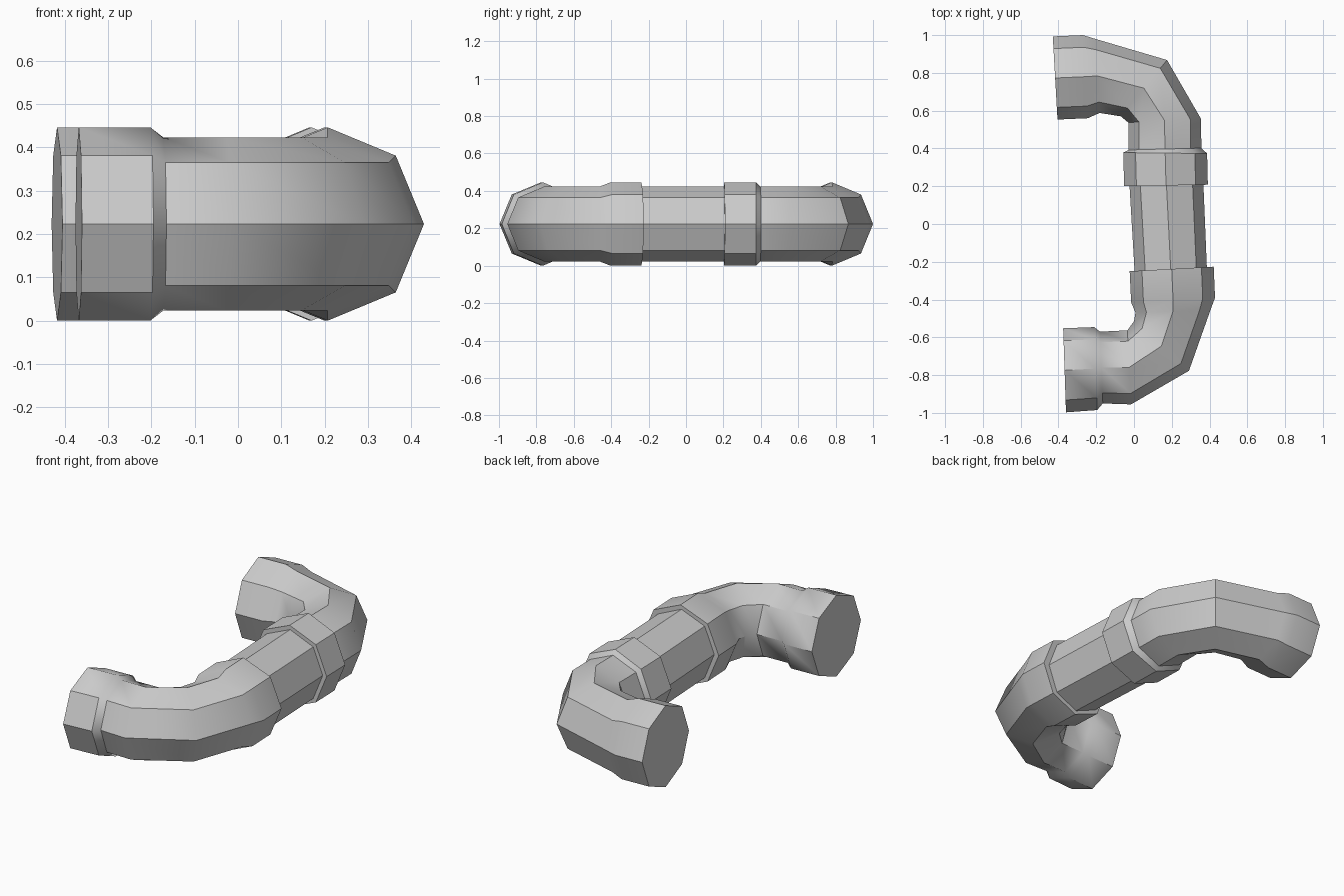
import bpy, bmesh, math
from mathutils import Vector

if "Cube" in bpy.data.objects:
    bpy.data.objects.remove(bpy.data.objects["Cube"])

SIDES = 8
FLANGE, PIPE = 0.223, 0.2   # vertical radii
ZC = 0.223                  # axis height


def tube(name, rings):
    """Skin octagonal rings given as (outer x, outer y, inner x, inner y, radius)."""
    bm = bmesh.new()
    loops = []
    for ox, oy, ix, iy, r in rings:
        o, i = Vector((ox, oy, ZC)), Vector((ix, iy, ZC))
        c, h = (o + i) / 2, (o - i) / 2
        loop = []
        for k in range(SIDES):
            a = 2 * math.pi * k / SIDES
            loop.append(bm.verts.new(c + h * math.cos(a) + Vector((0, 0, r * math.sin(a)))))
        loops.append(loop)
    for a, b in zip(loops, loops[1:]):
        for k in range(SIDES):
            n = (k + 1) % SIDES
            bm.faces.new((a[k], a[n], b[n], b[k]))
    bm.faces.new(loops[0])
    bm.faces.new(loops[-1])
    bmesh.ops.recalc_face_normals(bm, faces=bm.faces)
    me = bpy.data.meshes.new(name)
    bm.to_mesh(me)
    bm.free()
    ob = bpy.data.objects.new(name, me)
    bpy.context.collection.objects.link(ob)
    bpy.ops.object.select_all(action='DESELECT')
    ob.select_set(True)
    bpy.context.view_layer.objects.active = ob
    bpy.ops.object.shade_smooth_by_angle(angle=math.radians(40))
    return ob


# back elbow: open flange, bend, inner flange
tube("back_elbow", [
    (-0.430, 0.993, -0.405, 0.553, FLANGE),
    (-0.270, 1.000, -0.245, 0.560, FLANGE),
    (-0.205, 0.980, -0.182, 0.588, PIPE),
    (0.175, 0.868, -0.070, 0.570, PIPE),
    (0.354, 0.558, -0.030, 0.537, PIPE),
    (0.357, 0.402, -0.030, 0.392, PIPE),
    (0.387, 0.373, -0.057, 0.378, FLANGE),
    (0.391, 0.208, -0.052, 0.200, FLANGE),
])

# front elbow: inner flange, bend, open flange
tube("front_elbow", [
    (0.422, -0.226, -0.023, -0.250, FLANGE),
    (0.429, -0.390, -0.015, -0.415, FLANGE),
    (0.405, -0.455, 0.008, -0.470, PIPE),
    (0.291, -0.777, 0.000, -0.515, PIPE),
    (-0.016, -0.955, -0.035, -0.563, PIPE),
    (-0.165, -0.950, -0.180, -0.570, PIPE),
    (-0.195, -0.985, -0.210, -0.546, FLANGE),
    (-0.360, -0.997, -0.375, -0.552, FLANGE),
])

# straight pipe joining the two elbows
tube("middle_pipe", [
    (0.365, 0.270, -0.027, 0.260, PIPE),
    (0.388, -0.285, 0.006, -0.300, PIPE),
])
